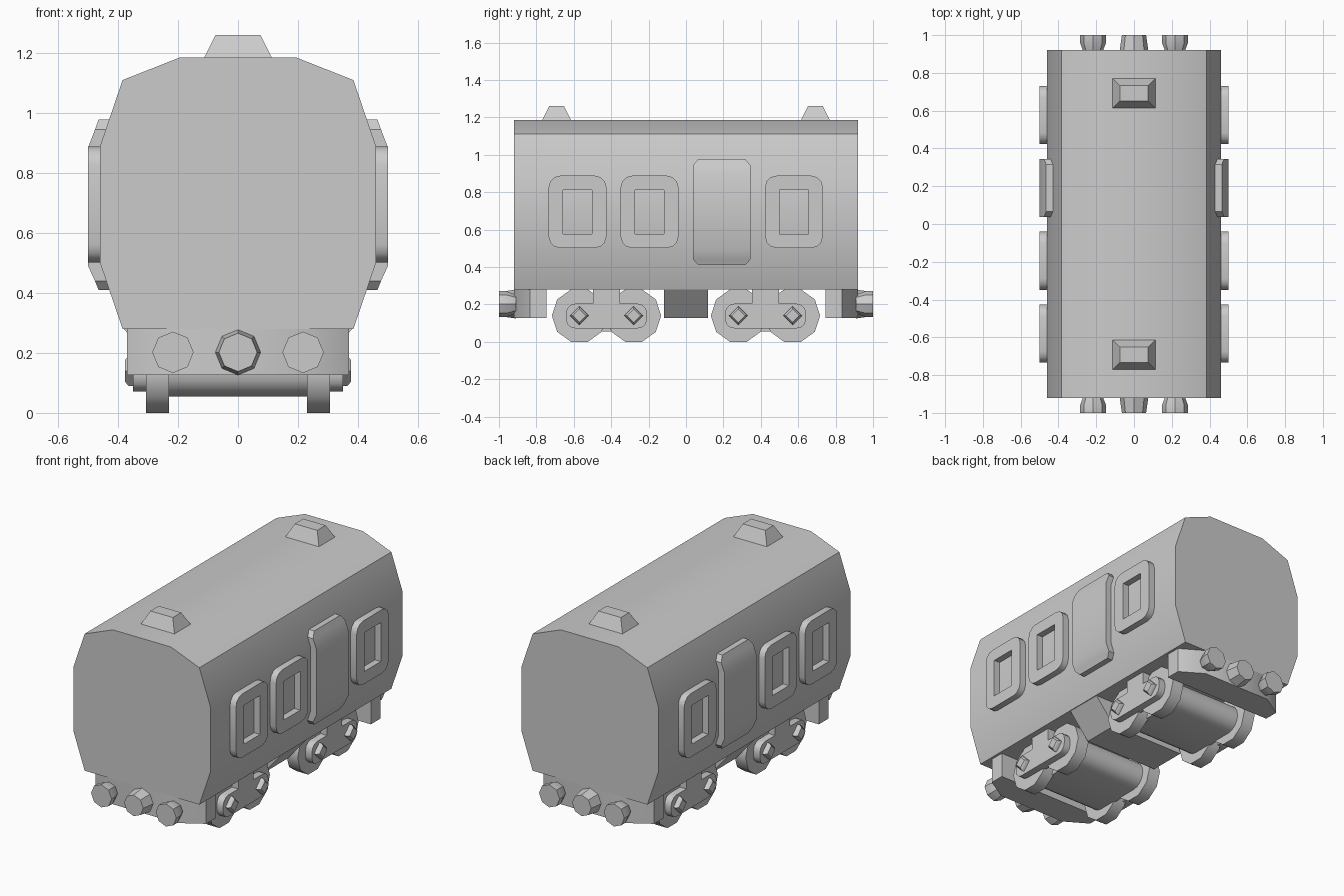
import bpy, bmesh
from math import cos, sin, pi, radians

if "Cube" in bpy.data.objects:
    bpy.data.objects.remove(bpy.data.objects["Cube"])


def loft(name, rings, mirror="", cyclic=False):
    """Skin a series of equal-length point rings; cap the ends or join them up."""
    bm = bmesh.new()
    vs = [[bm.verts.new(p) for p in r] for r in rings]
    pairs = list(zip(vs, vs[1:])) + ([(vs[-1], vs[0])] if cyclic else [])
    for a, b in pairs:
        for i in range(len(a)):
            j = (i + 1) % len(a)
            bm.faces.new((a[i], a[j], b[j], b[i]))
    if not cyclic:
        bm.faces.new(vs[0])
        bm.faces.new(vs[-1])
    bmesh.ops.remove_doubles(bm, verts=bm.verts, dist=1e-5)
    bmesh.ops.recalc_face_normals(bm, faces=bm.faces)
    me = bpy.data.meshes.new(name)
    bm.to_mesh(me)
    bm.free()
    ob = bpy.data.objects.new(name, me)
    bpy.context.collection.objects.link(ob)
    if mirror:
        m = ob.modifiers.new("Mirror", 'MIRROR')
        m.use_axis = ("x" in mirror, "y" in mirror, False)
        m.use_mirror_merge = False
    bpy.ops.object.select_all(action='DESELECT')
    ob.select_set(True)
    bpy.context.view_layer.objects.active = ob
    bpy.ops.object.shade_smooth_by_angle(angle=radians(40))
    return ob


def ngon(cu, cv, r, n, start=0.0):
    return [(cu + r * cos(start + 2 * pi * i / n), cv + r * sin(start + 2 * pi * i / n))
            for i in range(n)]


def round_rect(cu, cv, hu, hv, r, seg=3):
    pts = []
    for k, (su, sv) in enumerate(((1, 1), (-1, 1), (-1, -1), (1, -1))):
        for i in range(seg + 1):
            a = pi / 2 * (k + i / seg)
            pts.append((cu + su * (hu - r) + r * cos(a), cv + sv * (hv - r) + r * sin(a)))
    return pts


def at_x(pts, x):
    return [(x, u, v) for u, v in pts]


def at_y(pts, y):
    return [(u, y, v) for u, v in pts]


def at_z(pts, z):
    return [(u, v, z) for u, v in pts]


def rect(hu, hv, cu=0, cv=0):
    return [(cu - hu, cv - hv), (cu + hu, cv - hv), (cu + hu, cv + hv), (cu - hu, cv + hv)]


# Carriage body
half = [(0.385, 0.28), (0.46, 0.50), (0.46, 0.89), (0.385, 1.11), (0.195, 1.185)]
profile = half + [(-x, z) for x, z in reversed(half)]
loft("carriage_body", [at_y(profile, -0.92), at_y(profile, 0.92)])

# Roof vents
loft("roof_vent", [at_z(rect(0.115, 0.08, 0, 0.692), 1.18),
                   at_z(rect(0.075, 0.04, 0, 0.692), 1.26)], "y")

# Window frames with recessed openings
for y in (-0.58, -0.195, 0.577):
    outer = round_rect(y, 0.695, 0.154, 0.193, 0.06)
    inner = round_rect(y, 0.695, 0.078, 0.118, 0.0)
    loft("window_frame", [at_x(outer, 0.43), at_x(outer, 0.50),
                          at_x(inner, 0.50), at_x(inner, 0.45)], "x", cyclic=True)

# Side doors following the body curve
levels = [(0.41, 0.125, 0.465), (0.44, 0.153, 0.477), (0.49, 0.153, 0.50),
          (0.885, 0.153, 0.50), (0.945, 0.153, 0.477), (0.978, 0.125, 0.465)]
loft("side_door", [[(x - 0.07, 0.191 - w, z), (x, 0.191 - w, z),
                    (x, 0.191 + w, z), (x - 0.07, 0.191 + w, z)]
                   for z, w, x in levels], "x")

# Buffer beams under both ends
beam = [(0.37, 0.745), (0.37, 0.835), (0.23, 0.92),
        (-0.23, 0.92), (-0.37, 0.835), (-0.37, 0.745)]
loft("buffer_beam", [at_z(beam, 0.127), at_z(beam, 0.285)], "y")

# Side buffers and central coupling
loft("side_buffer", [at_y(ngon(0.217, 0.202, r, 8), y)
                     for r, y in ((0.05, 0.91), (0.069, 0.96), (0.069, 1.0))], "xy")
loft("coupling", [at_y(ngon(0, 0.202, r, 8), y)
                  for r, y in ((0.077, 0.91), (0.064, 1.0))], "y")

# Central underfloor tank
loft("underfloor_tank", [at_z(rect(0.25, 0.117), 0.127),
                         at_z(rect(0.385, 0.117), 0.285)])

# Bogies: wheels, axle housing, side frames, hangers and axle caps
BY, Z = 0.425, 0.14
for y in (BY - 0.145, BY + 0.145):
    wheel = ngon(y, Z, 0.147, 10)
    loft("wheel", [at_x(wheel, 0.23), at_x(wheel, 0.307)], "xy")
    loft("axle_cap", [at_x(ngon(y, Z, 0.05, 4), 0.34),
                      at_x(ngon(y, Z, 0.05, 4), 0.365),
                      at_x(ngon(y, Z, 0.036, 4), 0.377)], "xy")
housing = round_rect(BY, Z, 0.23, 0.085, 0.084, 4)
loft("axle_housing", [at_x(housing, -0.24), at_x(housing, 0.24)], "y")
frame = round_rect(BY, 0.138, 0.217, 0.066, 0.05)
loft("bogie_frame", [at_x(frame, 0.29), at_x(frame, 0.35)], "xy")
hanger = rect(0.072, 0.06, BY, 0.225)
loft("bogie_hanger", [at_x(hanger, 0.29), at_x(hanger, 0.35)], "xy")
